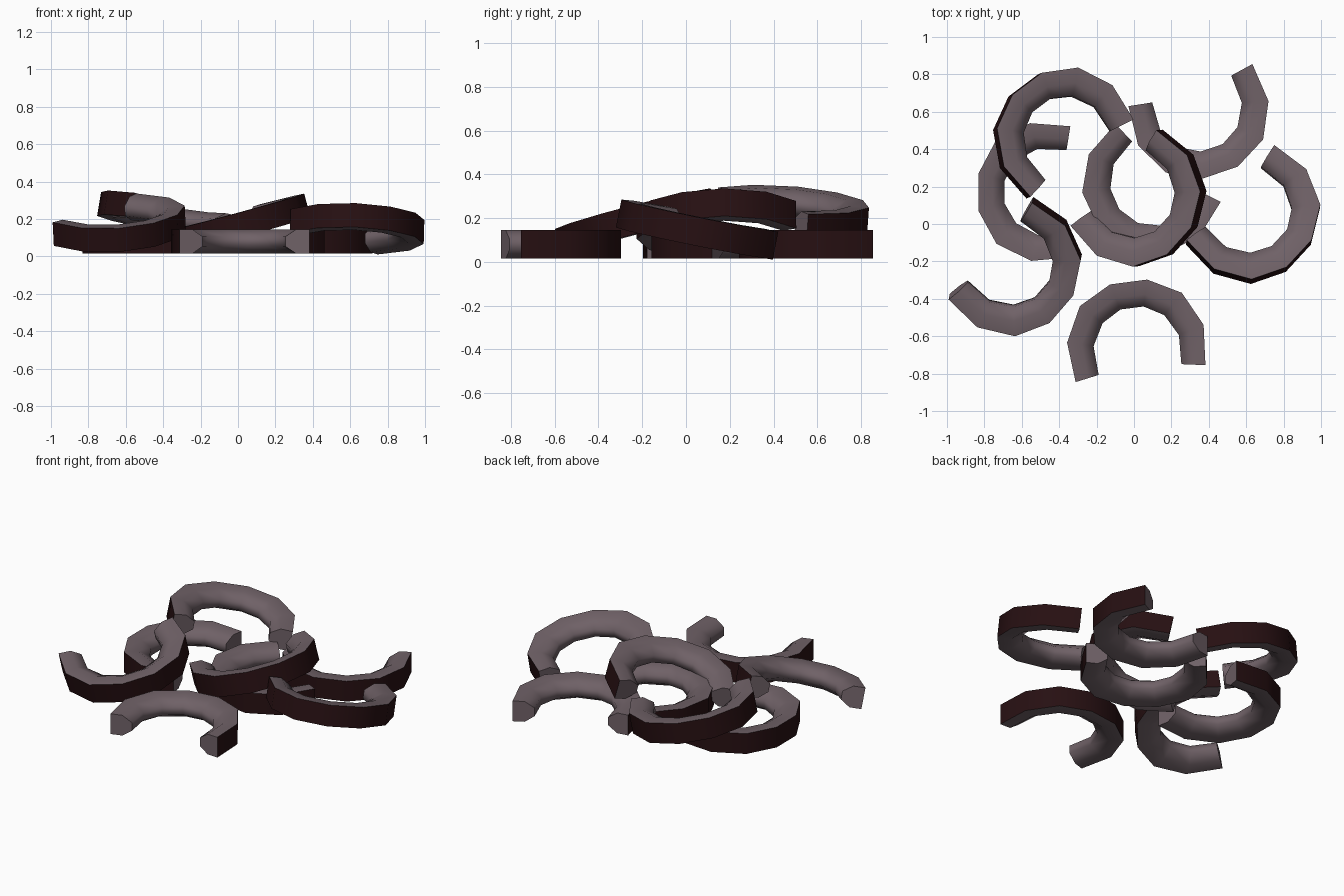
import bpy, math
from mathutils import Vector, Matrix

if "Cube" in bpy.data.objects:
    bpy.data.objects.remove(bpy.data.objects["Cube"])

def material(name, rgb):
    m = bpy.data.materials.new(name)
    m.diffuse_color = (*rgb, 1)
    m.use_nodes = True
    m.node_tree.nodes["Principled BSDF"].inputs["Base Color"].default_value = m.diffuse_color
    return m

flesh = material("pale mauve", (0.16, 0.12, 0.135))
skin = material("dark brown skin", (0.02, 0.005, 0.006))

# half of the curl outline (outer and inner edge), end to crown; mirrored below
OUTER = [(.35, 0), (.368, .215), (.275, .40), (.10, .494)]
INNER = [(.223, .022), (.23, .178), (.166, .294), (.062, .354)]
H = 0.13
# cross-section: (outer-to-inner fraction, depth below the top)
SECTION = [(0, 0), (.55, 0), (1, -.3 * H), (1, -.7 * H), (.55, -H), (0, -H)]

def full(half):
    return [Vector((-x, y)) for x, y in half] + [Vector(p) for p in reversed(half)]

def curl(name, a, b, plane=(.145, 0, 0)):
    """Curl with end points a and b (body left of a->b), its top lying on
    the plane z = p0 + p1*x + p2*y."""
    c, sx, sy = plane
    top = lambda p: Vector((p[0], p[1], c + sx * p[0] + sy * p[1]))
    A, B = top(a), top(b)
    n = Vector((-sx, -sy, 1)).normalized()
    u = (B - A).normalized()
    v = n.cross(u)
    M = Matrix((u, v, n)).transposed().to_4x4()
    M.translation = (A + B) / 2
    verts, faces, mats = [], [], []
    for o, i in zip(full(OUTER), full(INNER)):
        for t, z in SECTION:
            verts.append((*o.lerp(i, t), z))
    k, rings = len(SECTION), 2 * len(OUTER)
    for r in range(rings - 1):
        for s in range(k):
            q = (s + 1) % k
            faces.append((r*k + s, r*k + q, r*k + k + q, r*k + k + s))
            mats.append(1 if s == k - 1 else 0)      # outer wall is skin
    faces += [tuple(range(k))[::-1], tuple(range((rings - 1) * k, rings * k))]
    mats += [0, 0]
    me = bpy.data.meshes.new(name)
    me.from_pydata(verts, [], faces)
    me.materials.append(flesh)
    me.materials.append(skin)
    me.polygons.foreach_set("material_index", mats)
    ob = bpy.data.objects.new(name, me)
    ob.matrix_world = M
    bpy.context.collection.objects.link(ob)
    bpy.ops.object.select_all(action='DESELECT')
    ob.select_set(True)
    bpy.context.view_layer.objects.active = ob
    bpy.ops.object.mode_set(mode='EDIT')
    bpy.ops.mesh.select_all(action='SELECT')
    bpy.ops.mesh.normals_make_consistent(inside=False)
    bpy.ops.object.mode_set(mode='OBJECT')
    bpy.ops.object.shade_smooth_by_angle(angle=math.radians(60))

# pieces lying flat
curl("front_curl", (-.31, -.845), (.38, -.755))
curl("left_curl", (-.335, -.175), (-.34, .52))
curl("middle_lower_curl", (.457, .123), (-.093, .53))
curl("back_right_curl", (.633, .855), (-.03, .63))
# pieces leaning on others
curl("front_left_curl", (-.54, .118), (-.996, -.41), (.336, .051, .255))
curl("back_left_curl", (-.548, .15), (-.008, .555), (.258, -.168, -.072))
curl("middle_upper_curl", (.125, .508), (-.345, -.016), (.237, .27, .02))
curl("right_curl", (.745, .417), (.286, -.08), (.245, -.03, -.2))
